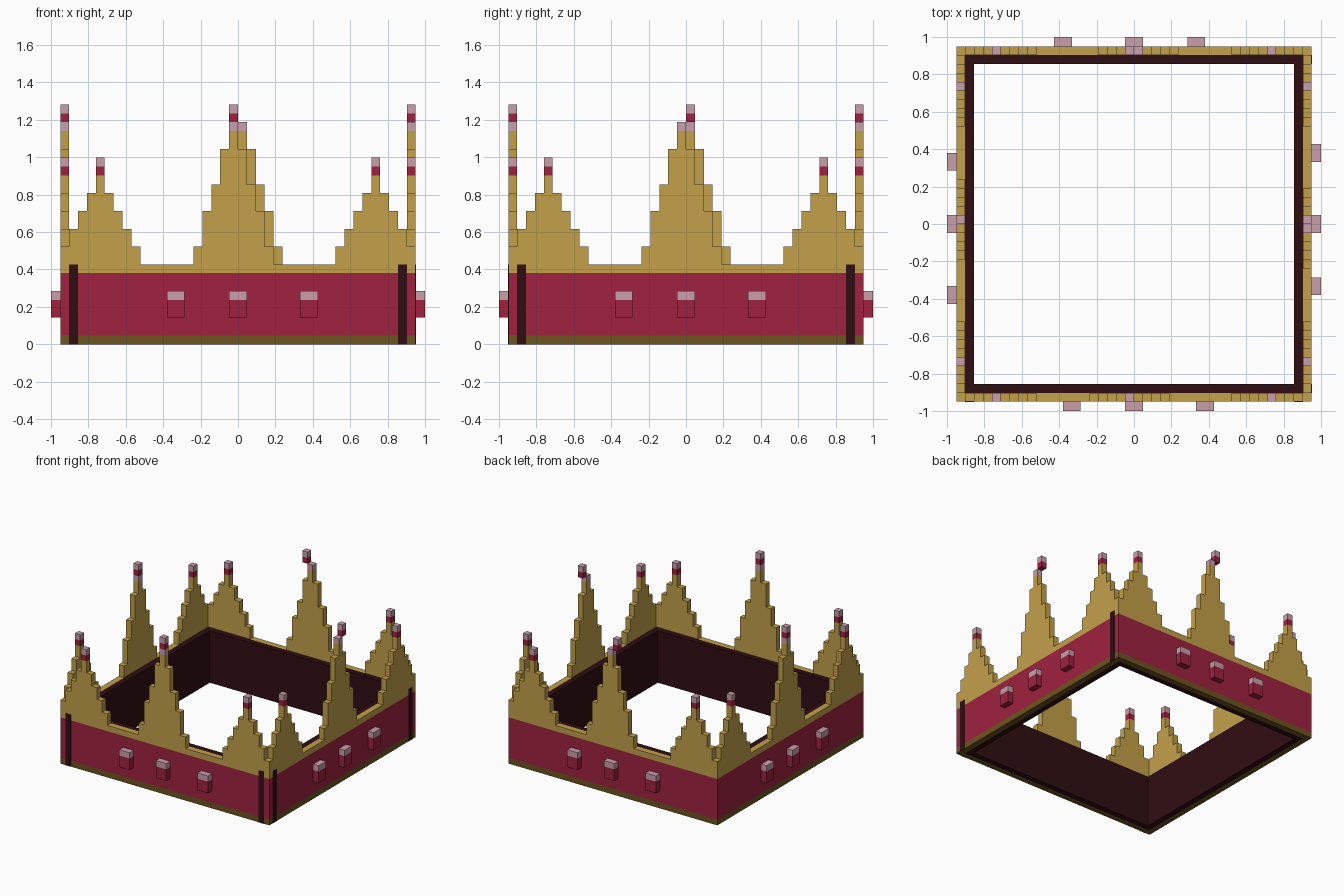
import bpy, bmesh

cube = bpy.data.objects.get("Cube")
if cube:
    bpy.data.objects.remove(cube, do_unlink=True)

U = 0.0475       # one block
HALF = 20        # half width in blocks
RIM = 9          # height of the plain band


def material(name, rgb):
    lin = [((c / 255 + 0.055) / 1.055) ** 2.4 for c in rgb] + [1]
    m = bpy.data.materials.new(name)
    m.use_nodes = True
    m.diffuse_color = lin
    m.node_tree.nodes["Principled BSDF"].inputs["Base Color"].default_value = lin
    return m


gold = material("gold", (196, 160, 74))
red = material("crimson", (160, 34, 64))
pink = material("pale pink", (202, 160, 172))
dark = material("dark lining", (48, 14, 18))
bronze = material("bronze", (110, 84, 32))


def prism(name, mat, wall, outline, d0, d1):
    """Extrude an outline (along wall, height) outward from d0 to d1, in blocks."""
    along_x, side = wall

    def spot(s, d, z):
        x, y = (s, side * d) if along_x else (side * d, s)
        return (x * U, y * U, z * U)

    bm = bmesh.new()
    near = [bm.verts.new(spot(s, d0, z)) for s, z in outline]
    far = [bm.verts.new(spot(s, d1, z)) for s, z in outline]
    bm.faces.new(near)
    bm.faces.new(far)
    for i in range(len(near)):
        j = (i + 1) % len(near)
        bm.faces.new((near[i], near[j], far[j], far[i]))
    bmesh.ops.recalc_face_normals(bm, faces=bm.faces)
    mesh = bpy.data.meshes.new(name)
    bm.to_mesh(mesh)
    bm.free()
    mesh.materials.append(mat)
    ob = bpy.data.objects.new(name, mesh)
    bpy.context.collection.objects.link(ob)


def block(name, mat, wall, s0, s1, z0, z1, d0=HALF - 1, d1=HALF):
    prism(name, mat, wall, [(s0, z0), (s1, z0), (s1, z1), (s0, z1)], d0, d1)


def stepped_outline(heights, start):
    """Skyline of block columns, closed along the bottom of the gold band."""
    pts = [(start, 8)]
    for i, h in enumerate(heights):
        for p in ((start + i, h), (start + i + 1, h)):
            if len(pts) > 2 and pts[-1][1] == pts[-2][1] == p[1]:
                pts.pop()
            if p != pts[-1]:
                pts.append(p)
    pts.append((start + len(heights), 8))
    return pts


PEAK = [24, 22, 18, 15, 11]      # middle spire, from the centre outward
SIDE_PEAK = [19, 17, 15, 13, 11]  # corner spires

# name: (runs along x, outward side), spire column, tip column, stud starts
WALLS = {
    "front": ((True, -1), -1, -1, (-8, -1, 7)),
    "back": ((True, 1), 0, -1, (-9, -1, 6)),
    "left": ((False, 1), -1, 0, (-8, -1, 7)),
    "right": ((False, -1), 0, 0, (-9, -1, 6)),
}

for name, (wall, centre, tip, studs) in WALLS.items():
    end = HALF if wall[0] else HALF - 1
    # layered wall with a stepped gold skyline
    block(name + "_bottom_trim", bronze, wall, -end, end, 0, 1)
    block(name + "_crimson_band", red, wall, -end, end, 1, 8)
    heights = []
    for s in range(-end, end):
        h = RIM
        for c, steps in ((-16, SIDE_PEAK), (15, SIDE_PEAK), (centre, PEAK)):
            if abs(s - c) < len(steps):
                h = steps[abs(s - c)]
        heights.append(h)
    prism(name + "_gold_spires", gold, wall, stepped_outline(heights, -end),
          HALF - 1, HALF)

    # jewelled tips
    block(name + "_spire_cap", pink, wall, centre, centre + 1, 24, 25)
    for label, s, z in (("middle", tip, 25), ("low_side", -16, 19), ("high_side", 15, 19)):
        block(f"{name}_{label}_tip_jewel", red, wall, s, s + 1, z, z + 1)
        block(f"{name}_{label}_tip_cap", pink, wall, s, s + 1, z + 1, z + 2)

    # studs on the band
    for s in studs:
        block(name + "_stud", red, wall, s, s + 2, 3, 5, HALF, HALF + 1.05)
        block(name + "_stud_top", pink, wall, s, s + 2, 5, 6, HALF, HALF + 1.05)

    # inner lining
    reach = HALF - 1 if wall[0] else HALF - 2
    block(name + "_lining", dark, wall, -reach, reach, 0, RIM, HALF - 2, HALF - 1)

    # lining ends showing on two outer faces
    if name in ("front", "left"):
        for s in (-19, 18):
            block(name + "_lining_end", dark, wall, s, s + 1, 0, RIM, HALF, HALF + 0.05)
